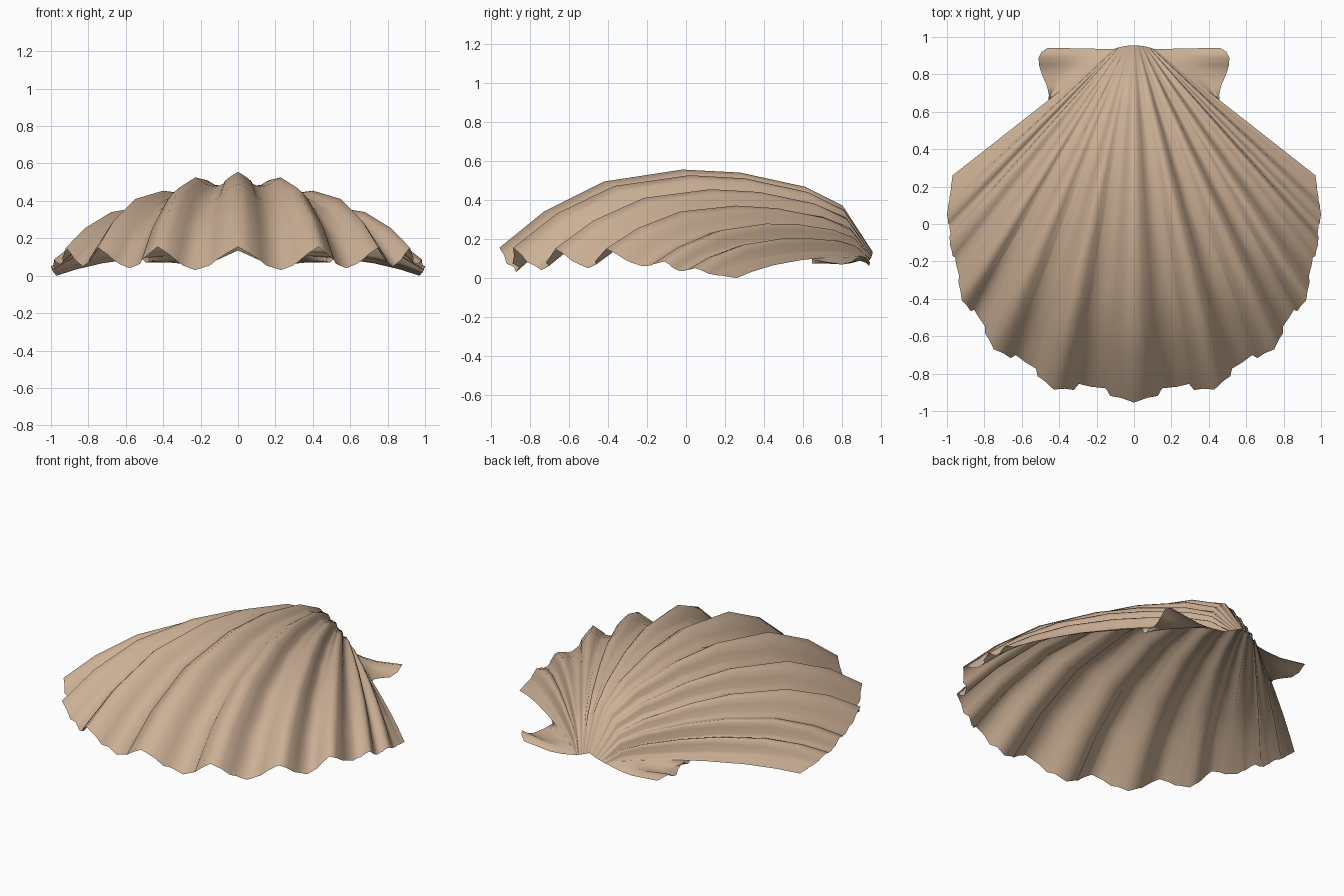
import bpy, bmesh
from mathutils import Vector

if "Cube" in bpy.data.objects:
    bpy.data.objects.remove(bpy.data.objects["Cube"])

tan = bpy.data.materials.new("sandy_tan")
tan.diffuse_color = (0.60, 0.43, 0.30, 1)
tan.use_nodes = True
tan.node_tree.nodes["Principled BSDF"].inputs["Base Color"].default_value = tan.diffuse_color


def grid_object(name, rows):
    """Skin a grid of points and mirror it across x = 0."""
    bm = bmesh.new()
    vs = [[bm.verts.new(p) for p in r] for r in rows]
    for a, b in zip(vs, vs[1:]):
        for i in range(len(a) - 1):
            bm.faces.new((a[i], a[i + 1], b[i + 1], b[i]))
    bmesh.ops.remove_doubles(bm, verts=bm.verts, dist=0.0005)
    bm.normal_update()
    if sum(f.normal.z * f.calc_area() for f in bm.faces) < 0:
        bmesh.ops.reverse_faces(bm, faces=bm.faces)
    me = bpy.data.meshes.new(name)
    bm.to_mesh(me)
    bm.free()
    me.materials.append(tan)
    ob = bpy.data.objects.new(name, me)
    bpy.context.collection.objects.link(ob)
    bpy.context.view_layer.objects.active = ob
    ob.select_set(True)
    bpy.ops.object.shade_smooth_by_angle(angle=1.5)
    ob.select_set(False)
    m = ob.modifiers.new("mirror", 'MIRROR')
    m.use_clip = True
    return ob


# Rim of one half: alternating rib crests and grooves (x, y, z, arch height)
rim = [(0, -.955, .155, .41), (.23, -.87, .03, .395),
       (.43, -.885, .155, .385), (.58, -.74, .04, .34),
       (.75, -.67, .15, .32), (.83, -.50, .05, .265),
       (.92, -.41, .15, .24), (.95, -.22, .06, .185),
       (.985, -.11, .085, .185), (.985, -.03, .035, .12),
       (1.0, .05, .05, .13), (.985, .15, .015, .065),
       (.97, .26, 0, .05)]
# Arch profile from beak to rim (fraction along the rib, height)
arch = [(0, 0), (.08, .57), (.18, .80), (.355, .97), (.51, 1),
        (.72, .84), (.88, .46), (1, 0)]
# Rib cross-section: (position crest to groove, drop at rim, drop of arch, radial scale)
section = [(0, 0, 0, 1), (.3, .32, .06, 1.0), (.55, .64, .25, 1.006), (.66, .80, .85, .989)]


def rib_point(crest, groove, s, fade):
    k, drop, arch_drop, scale = s
    scale = 1 + (scale - 1) * fade
    p = crest.lerp(groove, k)
    x, y = p.x * scale, .95 + (p.y - .95) * scale
    return Vector((x, y, crest.z + (groove.z - crest.z) * drop,
                   crest.w + (groove.w - crest.w) * arch_drop))


# Rounded ribs with steep walls and shallow grooves, fading toward the sides
R = [Vector(p) for p in rim]
rays = []
for i in range(0, len(R) - 2, 2):
    fade = 1 - i / 12
    rays += [rib_point(R[i], R[i + 1], s, fade) for s in section]
    rays.append(R[i + 1])
    rays += [rib_point(R[i + 2], R[i + 1], s, fade) for s in section[:0:-1]]
rays.append(R[-1])

# Ribbed shell
rows = []
n = len(rays) - 1
for i, r in enumerate(rays):
    u = i / n
    start = Vector((.11 * u, .955 - .02 * u * u, .135 - .05 * u))
    end = Vector(r[:3])
    rows.append([start.lerp(end, t) + Vector((0, 0, r[3] * h)) for t, h in arch])
grid_object("ribbed_shell", rows)
edge = rows[-1]


def edge_at(y):
    """Point on the shell's side edge at a given y."""
    for a, b in zip(edge, edge[1:]):
        if b.y <= y <= a.y:
            return a.lerp(b, (a.y - y) / (a.y - b.y))
    return edge[0].copy()


# Hinge ears: (y, outer x, outer z), sagging a little between shell and tip
ear = [(.942, .46, .08), (.92, .495, .105), (.89, .51, .115), (.85, .508, .085),
       (.80, .493, .07), (.74, .466, .08), (.69, .455, .088), (.645, .452, .09)]
ear_rows = []
for y, x, z in ear:
    inner = edge_at(y)
    ear_rows.append([inner.lerp(Vector((x, y, z)), k) - Vector((0, 0, sag))
                     for k, sag in ((0, 0), (.25, .015), (.5, .02), (.75, .01), (1, 0))])
grid_object("hinge_ears", ear_rows)
